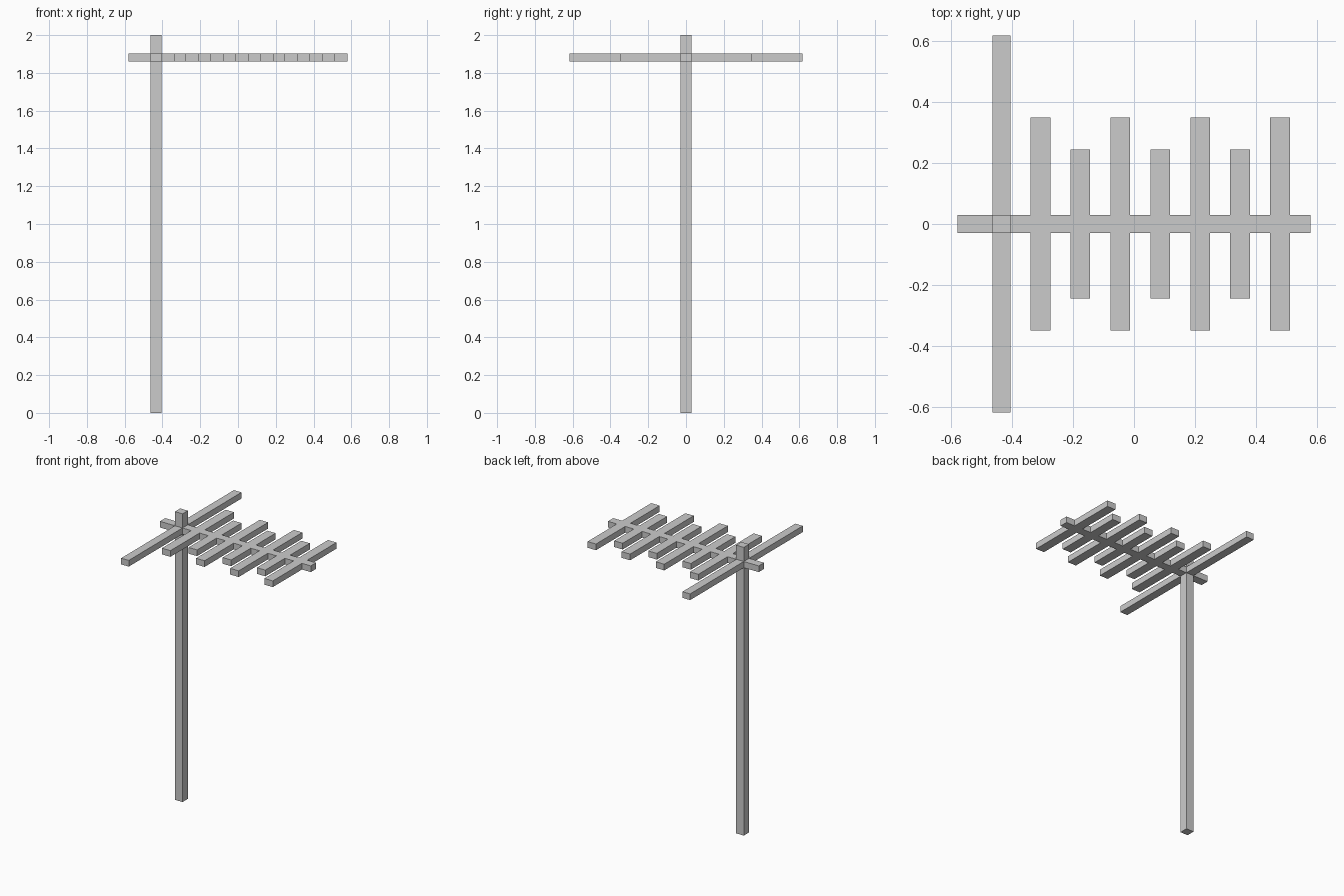
import bpy, bmesh

if "Cube" in bpy.data.objects:
    bpy.data.objects.remove(bpy.data.objects["Cube"])

BOOM_X, BOOM_Y = 0.579, 0.029        # half length and half width of the boom
Z0, Z1 = 1.859, 1.902                # underside and top of the aerial
MAST_X, MAST_W = -0.435, 0.029       # mast centre and half width


def extrude_outline(name, outline, z0, z1):
    """Solid prism from a flat outline."""
    bm = bmesh.new()
    face = bm.faces.new([bm.verts.new((x, y, z0)) for x, y in outline])
    ext = bmesh.ops.extrude_face_region(bm, geom=[face], use_keep_orig=True)
    top = [g for g in ext["geom"] if isinstance(g, bmesh.types.BMVert)]
    bmesh.ops.translate(bm, verts=top, vec=(0, 0, z1 - z0))
    bmesh.ops.recalc_face_normals(bm, faces=bm.faces)
    mesh = bpy.data.meshes.new(name)
    bm.to_mesh(mesh)
    bm.free()
    obj = bpy.data.objects.new(name, mesh)
    bpy.context.collection.objects.link(obj)
    return obj


# Crossbars as (centre x, half width, half length): reflector, then
# seven directors alternating long and short
bars = [(MAST_X, MAST_W, 0.618)]
for i in range(7):
    bars.append((-0.307 + 0.131 * i, 0.0323, 0.244 if i % 2 else 0.349))

# Boom and crossbars are one flat comb-shaped piece, symmetric in y
half = [(-BOOM_X, BOOM_Y)]
for x, w, h in bars:
    half += [(x - w, BOOM_Y), (x - w, h), (x + w, h), (x + w, BOOM_Y)]
half.append((BOOM_X, BOOM_Y))
outline = half + [(x, -y) for x, y in reversed(half)]
extrude_outline("antenna_boom_and_crossbars", outline, Z0, Z1)

# Square mast, passing up through the boom
w = MAST_W
mast = [(MAST_X - w, -w), (MAST_X + w, -w), (MAST_X + w, w), (MAST_X - w, w)]
extrude_outline("mast", mast, 0.0, 2.0)
